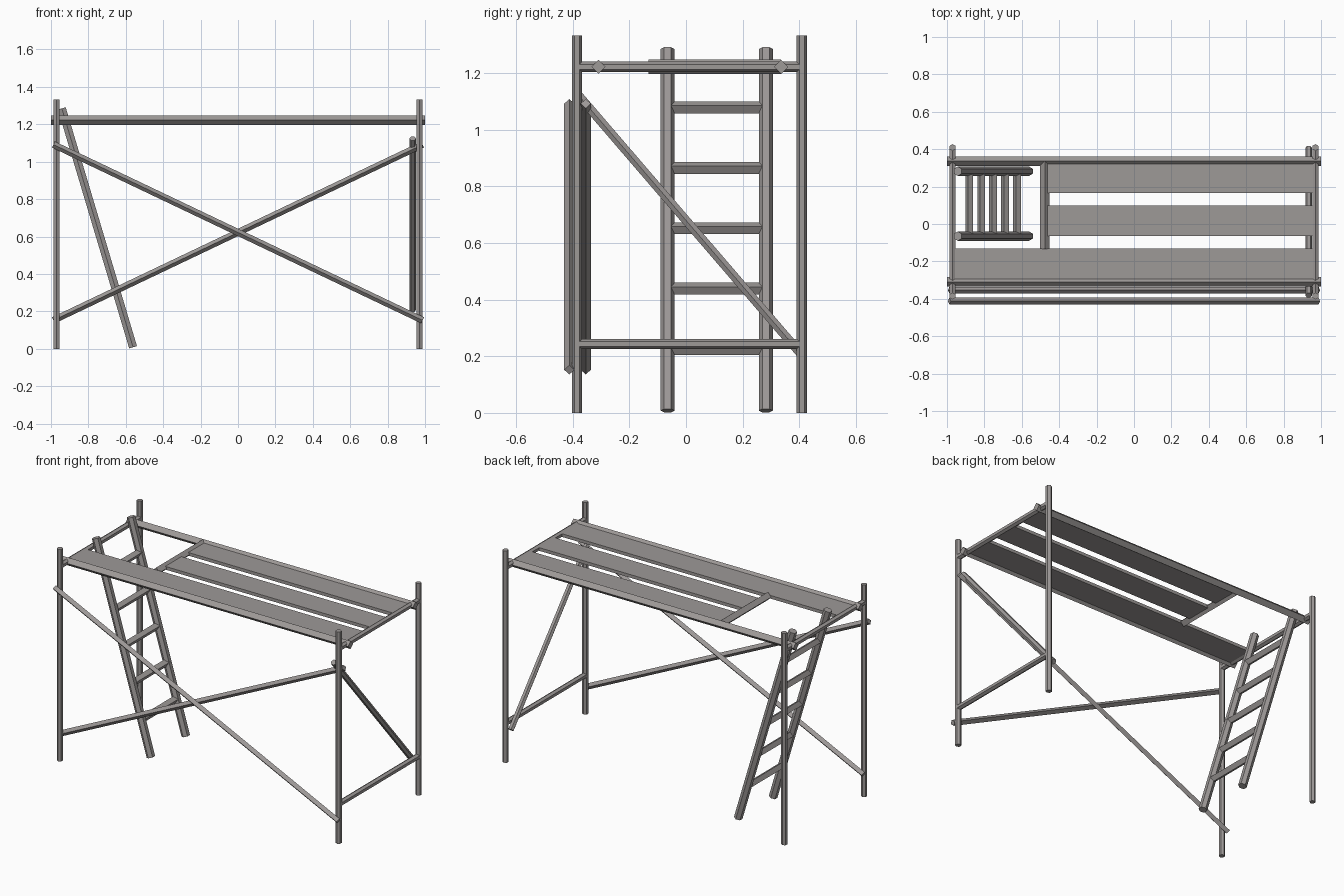
import bpy, bmesh
from mathutils import Vector
from math import sin, cos, tau

if "Cube" in bpy.data.objects:
    bpy.data.objects.remove(bpy.data.objects["Cube"])

# Dark warm grey steel
steel = bpy.data.materials.new("dark_steel")
steel.diffuse_color = (0.34, 0.32, 0.313, 1)
steel.use_nodes = True
steel.node_tree.nodes["Principled BSDF"].inputs["Base Color"].default_value = steel.diffuse_color


def bar(name, p1, p2, r, n, ref):
    """Flat-faced n-sided bar from p1 to p2, with a corner pointing along ref."""
    p1, p2 = Vector(p1), Vector(p2)
    d = (p2 - p1).normalized()
    u = Vector(ref)
    u = (u - d * u.dot(d)).normalized()
    v = d.cross(u)
    bm = bmesh.new()
    rings = []
    for p in (p1, p2):
        rings.append([bm.verts.new(p + r * (cos(tau * i / n) * u + sin(tau * i / n) * v))
                      for i in range(n)])
    a, b = rings
    for i in range(n):
        j = (i + 1) % n
        bm.faces.new((a[i], a[j], b[j], b[i]))
    bm.faces.new(a[::-1])
    bm.faces.new(b)
    finish(name, bm)


def box(name, lo, hi):
    bm = bmesh.new()
    bmesh.ops.create_cube(bm, size=1)
    for v in bm.verts:
        v.co = [l + (c + 0.5) * (h - l) for c, l, h in zip(v.co, lo, hi)]
    finish(name, bm)


def finish(name, bm):
    bmesh.ops.recalc_face_normals(bm, faces=bm.faces)
    me = bpy.data.meshes.new(name)
    bm.to_mesh(me)
    bm.free()
    me.materials.append(steel)
    bpy.context.collection.objects.link(bpy.data.objects.new(name, me))


Y, Z = (0, 1, 0), (0, 0, 1)
YF, YB, XP, ZD = -0.385, 0.409, 0.97, 1.222
R = 0.018

# Corner posts and upper end bars
for side, x in (("left", -XP), ("right", XP)):
    for face, y in (("front", YF), ("back", YB)):
        bar(f"{face}_{side}_post", (x, y, 0), (x, y, 1.333), R, 6, Y)
    bar(f"{side}_upper_end_bar", (x, YF, ZD), (x, YB, ZD), R, 6, Z)

# Right end lower bar and diagonal
bar("right_lower_end_bar", (XP, YF, 0.243), (XP, YB, 0.243), R, 6, Z)
bar("right_end_diagonal", (0.934, -0.382, 1.124), (0.934, 0.406, 0.208), R, 6, (1, 0, 0))

# Front cross braces
bar("outer_cross_brace", (-0.987, -0.412, 1.092), (0.987, -0.412, 0.152), R, 4, Z)
bar("inner_cross_brace", (-0.987, -0.354, 0.152), (0.987, -0.354, 1.092), R, 4, Z)

# Long rails carrying the deck, and the hatch trimmer
bar("front_deck_rail", (-1, -0.309, ZD), (1, -0.309, ZD), 0.025, 4, Z)
bar("back_deck_rail", (-1, 0.336, ZD), (1, 0.336, ZD), 0.025, 4, Z)
bar("hatch_trimmer", (-0.477, -0.133, ZD), (-0.477, 0.336, ZD), 0.025, 4, Z)

# Deck planks
for name, x0, y0, y1 in (("front_plank", -0.97, -0.297, -0.13),
                         ("middle_plank", -0.475, -0.063, 0.098),
                         ("back_plank", -0.475, 0.166, 0.327)):
    box(name, (x0, y0, 1.212), (0.968, y1, 1.232))

# Leaning ladder
top, bottom = Vector((-0.942, 0, 1.285)), Vector((-0.561, 0, 0.008))
for side, y in (("front", -0.065), ("back", 0.282)):
    off = Vector((0, y, 0))
    bar(f"ladder_{side}_rail", bottom + off, top + off, 0.025, 6, Y)
for i in range(5):
    z = 0.225 + i * 0.2135
    p = bottom.lerp(top, (z - bottom.z) / (top.z - bottom.z))
    bar(f"ladder_rung_{i + 1}", (p.x, -0.06, z), (p.x, 0.284, z), 0.022, 4, top - bottom)
